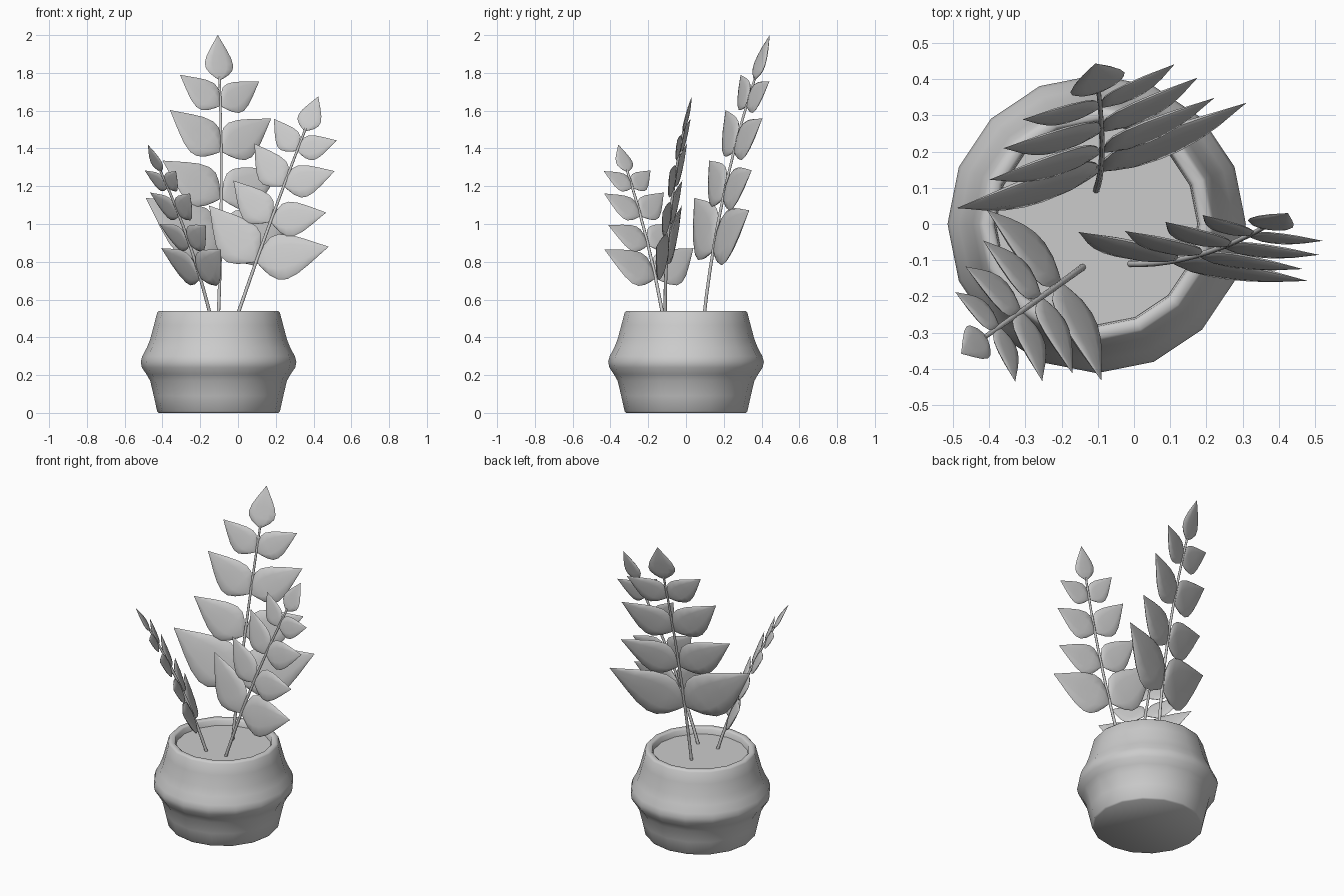
import bpy, bmesh, math
from mathutils import Vector

cube = bpy.data.objects.get("Cube")
if cube:
    bpy.data.objects.remove(cube)

grey = bpy.data.materials.new("soft grey")
grey.use_nodes = True
grey.diffuse_color = (0.6, 0.6, 0.6, 1)
grey.node_tree.nodes["Principled BSDF"].inputs["Base Color"].default_value = (0.6, 0.6, 0.6, 1)


def finish(name, bm, angle):
    bmesh.ops.recalc_face_normals(bm, faces=bm.faces)
    mesh = bpy.data.meshes.new(name)
    bm.to_mesh(mesh)
    bm.free()
    mesh.materials.append(grey)
    obj = bpy.data.objects.new(name, mesh)
    bpy.context.collection.objects.link(obj)
    bpy.ops.object.select_all(action='DESELECT')
    obj.select_set(True)
    bpy.context.view_layer.objects.active = obj
    bpy.ops.object.shade_smooth_by_angle(angle=math.radians(angle))
    return obj


def skin(bm, rings):
    """Bridge equal closed rings of points and cap both ends."""
    loops = [[bm.verts.new(p) for p in ring] for ring in rings]
    n = len(loops[0])
    for a, b in zip(loops, loops[1:]):
        for i in range(n):
            j = (i + 1) % n
            bm.faces.new((a[i], a[j], b[j], b[i]))
    bm.faces.new(loops[0])
    bm.faces.new(loops[-1])


def circle(center, u, v, r, sides):
    return [center + r * (u * math.cos(k * math.tau / sides) + v * math.sin(k * math.tau / sides))
            for k in range(sides)]


X, Y = Vector((1, 0, 0)), Vector((0, 1, 0))


def lathe(name, profile, sides, angle):
    bm = bmesh.new()
    skin(bm, [circle(Vector((-0.103, 0, z)), X, Y, r, sides) for r, z in profile])
    return finish(name, bm, angle)


# Pot with a bulging belt, open rim and inner wall; soil disc inside
lathe("pot", [(0.317, 0), (0.325, 0.008), (0.343, 0.09), (0.362, 0.17), (0.382, 0.205),
              (0.406, 0.24), (0.412, 0.27), (0.404, 0.3), (0.38, 0.345), (0.362, 0.39),
              (0.342, 0.465), (0.325, 0.53), (0.316, 0.54), (0.292, 0.54), (0.283, 0.532),
              (0.278, 0.48)], 16, 50)
lathe("soil", [(0.279, 0.47), (0.279, 0.5)], 16, 30)

# Leaf half width along its length, as fractions
LEAF = [(0, 0.015), (0.05, 0.1), (0.13, 0.21), (0.24, 0.3), (0.36, 0.318),
        (0.52, 0.272), (0.7, 0.178), (0.87, 0.078), (0.97, 0.02), (1, 0.004)]
# Pillow-shaped cross-section: across, through
SECTION = [(1, 0), (0.9, 0.6), (0.5, 0.92), (0, 1), (-0.5, 0.92), (-0.9, 0.6),
           (-1, 0), (-0.9, -0.6), (-0.5, -0.92), (0, -1), (0.5, -0.92), (0.9, -0.6)]


def leaf(name, base, tip, normal):
    axis = tip - base
    length = axis.length
    across = axis.normalized().cross(normal).normalized()
    out = across.cross(axis.normalized())
    bm = bmesh.new()
    rings = []
    for t, w in LEAF:
        thick = 0.034 * min(1, w / 0.2)
        rings.append([base + axis * t + length * (across * w * a + out * thick * b)
                      for a, b in SECTION])
    skin(bm, rings)
    finish(name, bm, 60)


# Leaf pairs: base distance below the frond tip, tip distance, half span
PAIRS = [(1.18, 0.93, 0.425), (0.9, 0.72, 0.33), (0.645, 0.44, 0.285), (0.395, 0.24, 0.223)]


def frond(name, foot, top, side, size):
    foot, top, side = Vector(foot), Vector(top), Vector(side)
    axis = (top - foot).normalized()
    side = (side - axis * side.dot(axis)).normalized()
    front = side.cross(axis)
    total = (top - foot).length

    def at(below, across=0):
        d = below * size / total
        bow = 0.2 * size * d * (1 - d)
        return top - axis * below * size + side * across * size + front * bow

    # Bowed stem
    bm = bmesh.new()
    full = total / size
    skin(bm, [circle(at(full + (0.23 - full) * i / 10), side, front, 0.0095 - 0.0003 * i, 8)
              for i in range(11)])
    finish(name + "_stem", bm, 60)

    # Paired leaves and the end leaf
    for n, (low, high, span) in enumerate(PAIRS, 1):
        for label, sign in (("left", 1), ("right", -1)):
            leaf(f"{name}_leaf_{label}_{n}", at(low, sign * 0.008), at(high, sign * span), front)
    leaf(name + "_end_leaf", at(0.25), at(0), front)


frond("back_frond", (-0.105, 0.093, 0.49), (-0.107, 0.443, 2), (0.795, 0.295, -0.04), 1)
frond("left_frond", (-0.012, -0.11, 0.49), (0.425, 0.03, 1.675), (0.63, -0.13, -0.19), 0.8)
frond("right_frond", (-0.14, -0.118, 0.49), (-0.477, -0.358, 1.42), (-0.315, 0.475, 0), 0.665)
